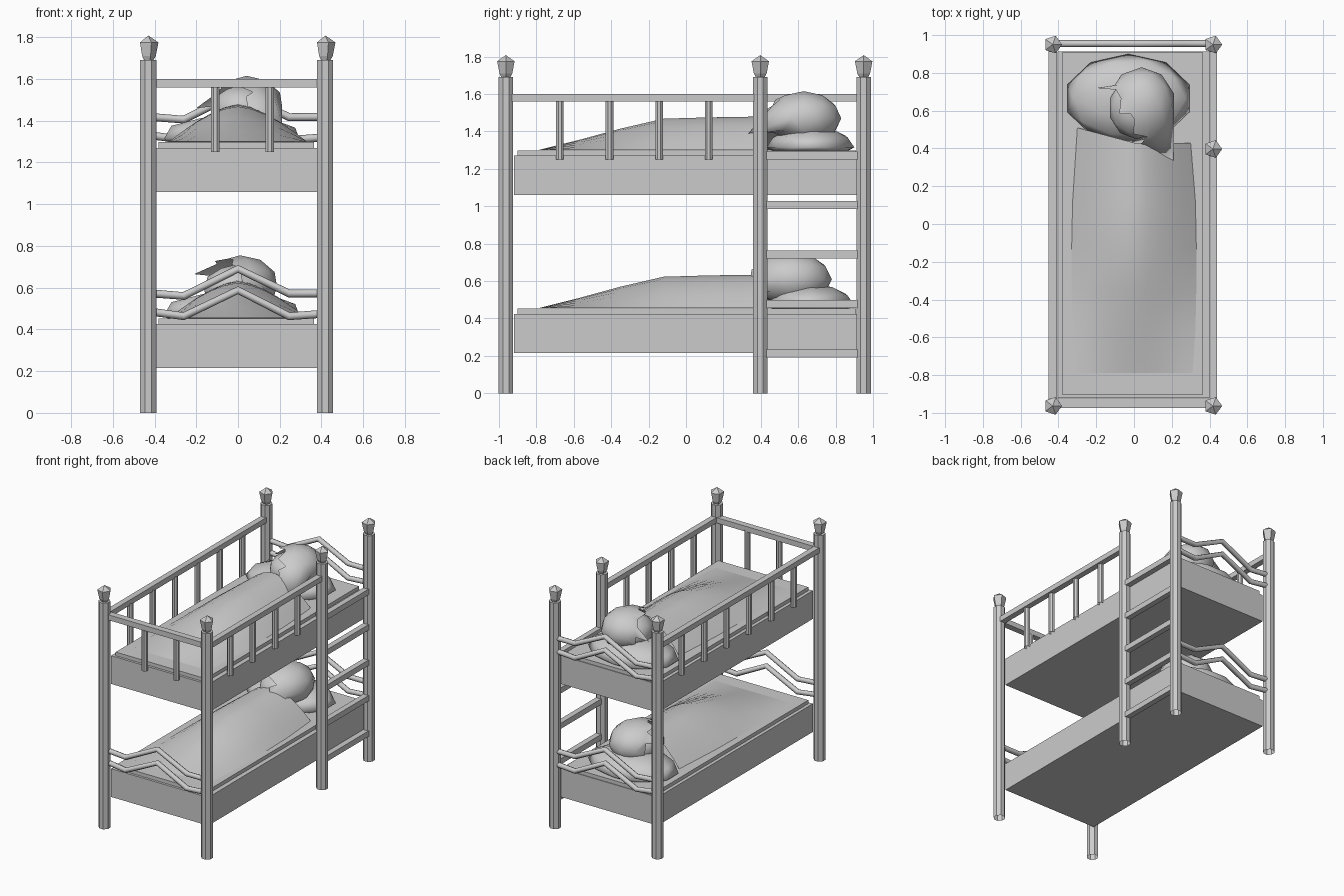
import bpy, bmesh, math
from mathutils import Vector, Matrix

if "Cube" in bpy.data.objects:
    bpy.data.objects.remove(bpy.data.objects["Cube"])

XL, XR = -0.43, 0.418              # post centre lines
YF, YM, YB = -0.963, 0.397, 0.95
LIFT = 0.845                       # upper bunk above lower bunk


def finish(name, bm, smooth=False):
    bmesh.ops.recalc_face_normals(bm, faces=bm.faces)
    me = bpy.data.meshes.new(name)
    bm.to_mesh(me)
    bm.free()
    for p in me.polygons:
        p.use_smooth = smooth
    ob = bpy.data.objects.new(name, me)
    bpy.context.collection.objects.link(ob)
    return ob


def box(name, lo, hi):
    bm = bmesh.new()
    bmesh.ops.create_cube(bm, size=1)
    lo, hi = Vector(lo), Vector(hi)
    for v in bm.verts:
        v.co = Vector((v.co[i] * (hi[i] - lo[i]) + (hi[i] + lo[i]) / 2 for i in range(3)))
    return finish(name, bm)


def lathe(name, x, y, profile, sides, turn=0.0):
    bm = bmesh.new()
    rings = [[bm.verts.new((x + r * math.cos(turn + 2 * math.pi * i / sides),
                            y + r * math.sin(turn + 2 * math.pi * i / sides), z))
              for i in range(sides)] for r, z in profile]
    for a, b in zip(rings, rings[1:]):
        for i in range(sides):
            j = (i + 1) % sides
            bm.faces.new((a[i], a[j], b[j], b[i]))
    bmesh.ops.remove_doubles(bm, verts=bm.verts, dist=1e-4)
    return finish(name, bm)


def tube(name, pts, r):
    cu = bpy.data.curves.new(name, 'CURVE')
    cu.dimensions = '3D'
    cu.bevel_depth = r
    cu.bevel_resolution = 2
    sp = cu.splines.new('POLY')
    sp.points.add(len(pts) - 1)
    for p, co in zip(sp.points, pts):
        p.co = (*co, 1)
    ob = bpy.data.objects.new(name, cu)
    bpy.context.collection.objects.link(ob)


# posts with five-sided finials
for x, y in [(XL, YF), (XR, YF), (XL, YB), (XR, YB), (XR, YM)]:
    lathe("post", x, y, [(0.0415, 0), (0.0415, 1.69), (0, 1.69)], 8, math.pi / 8)
    lathe("finial", x, y, [(0.022, 1.685), (0.036, 1.71), (0.049, 1.775), (0, 1.808)], 5)

# ladder rungs
for i in range(5):
    z = 0.212 + 0.265 * i
    box("ladder_rung", (0.398, YM, z - 0.021), (0.44, YB, z + 0.021))

# guard rails and balusters of the upper bunk
box("guard_rail_left", (XL - 0.022, YF, 1.56), (XL + 0.022, YB, 1.6))
box("guard_rail_right", (XR - 0.022, YF, 1.56), (XR + 0.022, YM, 1.6))
box("guard_rail_front", (XL, -0.973, 1.56), (XR, -0.925, 1.6))
for i in range(6):
    y = -0.674 + 0.265 * i
    for x in ([XL + 0.01, XR - 0.01] if i < 4 else [XL + 0.01]):
        lathe("side_baluster", x, y, [(0.022, 1.25), (0.022, 1.57)], 8, math.pi / 8)
for x in (-0.11, 0.153):
    lathe("front_baluster", x, -0.945, [(0.022, 1.25), (0.022, 1.57)], 8, math.pi / 8)


# bent end rails
def end_rails(y, dz):
    xs = (-0.42, -0.26, 0, 0.245, 0.41)
    for zs in ((0.573, 0.56, 0.69, 0.572, 0.573), (0.485, 0.463, 0.588, 0.463, 0.475)):
        tube("bent_end_rail", [(x, y, z + dz) for x, z in zip(xs, zs)], 0.019)


end_rails(-0.95, 0)
end_rails(0.955, 0)
end_rails(0.955, LIFT)


# blanket draped over a raised body, flat at the foot
def blanket(dz):
    ys = (-0.79, -0.57, -0.35, -0.12, 0.12, 0.43)
    hs = (0.0, 0.055, 0.115, 0.168, 0.175, 0.18)
    us = [i / 5 - 1 for i in range(11)]
    bm = bmesh.new()
    rows = []
    for k, (y, h) in enumerate(zip(ys, hs)):
        w = (0.31, 0.325, 0.33, 0.33, 0.325, 0.3)[k]
        rows.append([bm.verts.new((u * w, y + (0.08 * max(0, -u) if k == 5 else 0),
                                   0.455 + dz + h * (1 - abs(u) ** 1.6))) for u in us])
    for a, b in zip(rows, rows[1:]):
        for i in range(10):
            bm.faces.new((a[i], a[i + 1], b[i + 1], b[i]))
    finish("blanket", bm, True)


def ball(name, c, r, sub=2):
    bm = bmesh.new()
    bmesh.ops.create_icosphere(bm, subdivisions=sub, radius=1,
                               matrix=Matrix.Translation(c) @ Matrix.Diagonal((*r, 1)))
    return bm


# pillow: cushion with flattened base
def pillow(dz):
    bm = ball("pillow", (-0.03, 0.665, 0.47 + dz), (0.34, 0.235, 0.115))
    for v in bm.verts:
        v.co.z = max(v.co.z, 0.45 + dz)
    finish("pillow", bm, True)


# sleeper: face plus an open hair cap with jagged edge and long locks
def sleeper(c, r, tips):
    c = Vector(c)
    face = ball("face", c + Vector((-0.025, -0.015, -0.02)), [0.83 * k for k in r])
    finish("face", face, True)
    bm = ball("hair", c, r)
    n = Vector((-0.75, -0.5, -0.1)).normalized()
    bmesh.ops.bisect_plane(bm, geom=bm.verts[:] + bm.edges[:] + bm.faces[:],
                           plane_co=c + n * 0.06, plane_no=n, clear_outer=True)
    rim = [v for v in bm.verts if v.is_boundary]
    for v in rim[::3]:
        v.co += n * 0.05
    for t in tips:
        v = min(bm.verts, key=lambda q: (q.co - Vector(t)).length)
        v.co = t
    finish("hair", bm, True)


# the two bunks
for name, dz in (("lower", 0), ("upper", LIFT)):
    box(name + "_bed_frame", (-0.405, -0.92, 0.214 + dz), (0.398, 0.913, 0.425 + dz))
    box(name + "_mattress", (-0.38, -0.902, 0.40 + dz), (0.364, 0.908, 0.452 + dz))
    blanket(dz)
    pillow(dz)
sleeper((0.01, 0.565, 0.61), (0.185, 0.215, 0.145),
        [(-0.21, 0.6, 0.665), (0.09, 0.28, 0.51), (0.14, 0.34, 0.52)])
sleeper((0.04, 0.63, 1.47), (0.18, 0.2, 0.145),
        [(-0.2, 0.72, 1.46), (0.21, 0.335, 1.39), (0.13, 0.4, 1.42)])
